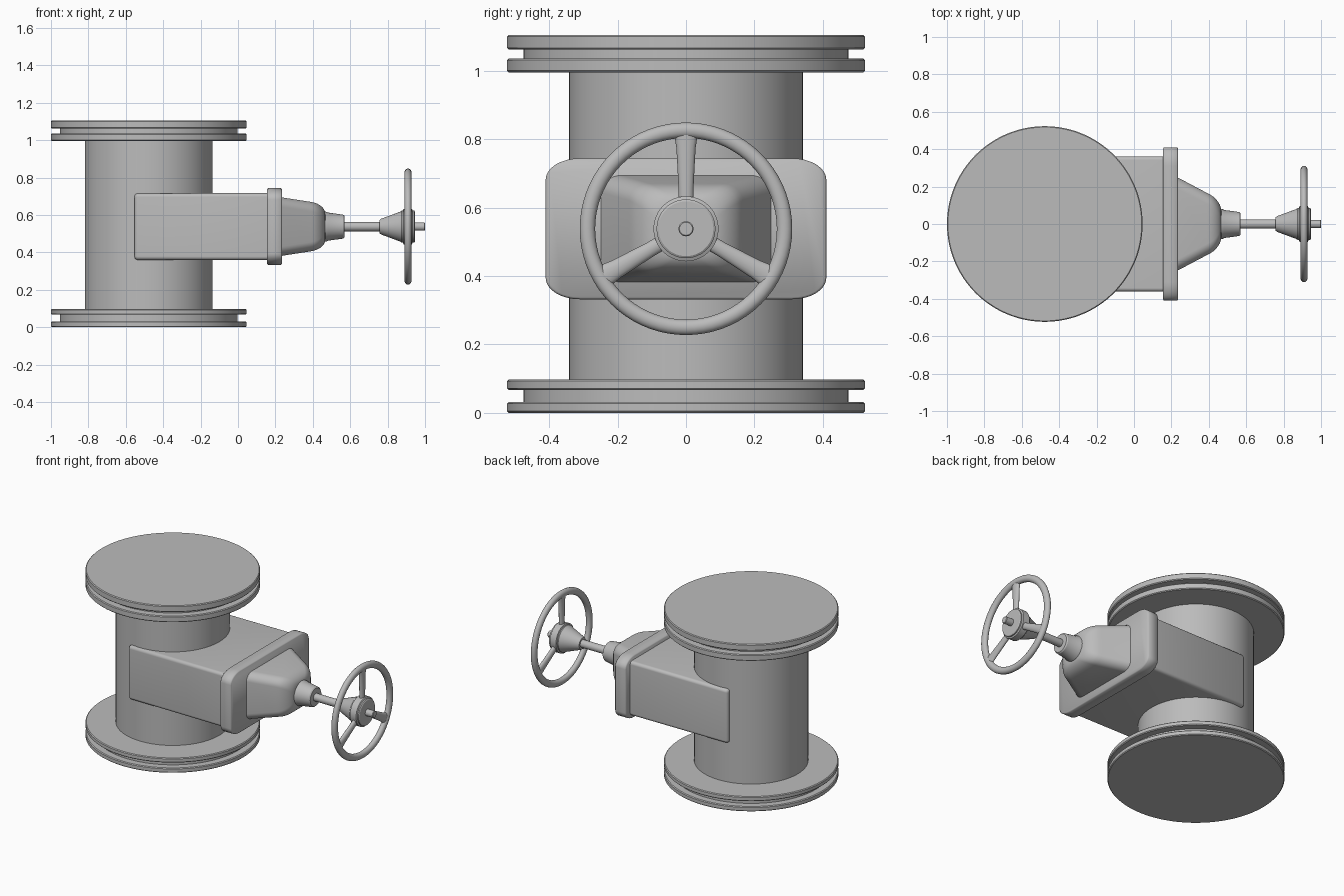
import bpy, bmesh, math
from mathutils import Matrix, Vector

if "Cube" in bpy.data.objects:
    bpy.data.objects.remove(bpy.data.objects["Cube"])

GREY = bpy.data.materials.new("cast_grey")
GREY.diffuse_color = (0.5, 0.5, 0.5, 1)
GREY.use_nodes = True
GREY.node_tree.nodes["Principled BSDF"].inputs["Base Color"].default_value = GREY.diffuse_color
CX, CZ = -0.477, 0.538      # pipe axis x, stem axis z


def finish(name, bm, angle=32):
    """Turn a bmesh into a smooth object with sharp creases."""
    bmesh.ops.recalc_face_normals(bm, faces=bm.faces)
    for f in bm.faces:
        f.smooth = True
    for e in bm.edges:
        e.smooth = len(e.link_faces) == 2 and e.calc_face_angle(0) < math.radians(angle)
    me = bpy.data.meshes.new(name)
    bm.to_mesh(me)
    bm.free()
    me.materials.append(GREY)
    ob = bpy.data.objects.new(name, me)
    bpy.context.collection.objects.link(ob)
    return ob


def loft(name, rings, matrix=None, angle=32):
    """Skin a list of equal-length point rings and cap both ends."""
    bm = bmesh.new()
    vs = [[bm.verts.new(p) for p in ring] for ring in rings]
    n = len(vs[0])
    for a, b in zip(vs, vs[1:]):
        for i in range(n):
            j = (i + 1) % n
            bm.faces.new((a[i], a[j], b[j], b[i]))
    bm.faces.new(vs[0])
    bm.faces.new(vs[-1])
    if matrix:
        bm.transform(matrix)
    return finish(name, bm, angle)


def circle(d, ry, rz, n):
    t = [2 * math.pi * i / n for i in range(n)]
    return [(d, ry * math.cos(a), rz * math.sin(a)) for a in t]


def lathe_x(name, profile, n=48):
    """Profile of (x, radius) spun round the stem axis."""
    return loft(name, [circle(x, r, r, n) for x, r in profile],
                Matrix.Translation((0, 0, CZ)))


def lathe_z(name, profile, n=128):
    """Profile of (z, radius) spun round the pipe axis."""
    m = Matrix.Translation((CX, 0, 0)) @ Matrix.Rotation(-math.pi / 2, 4, 'Y')
    return loft(name, [circle(z, r, r, n) for z, r in profile], m)


def rounded(x, hy, hz, ry, rz, seg=8):
    """Rounded rectangle in the y-z plane."""
    pts = []
    for k, (sy, sz) in enumerate(((1, 1), (-1, 1), (-1, -1), (1, -1))):
        for i in range(seg + 1):
            a = math.pi / 2 * (k + i / seg)
            pts.append((x, sy * (hy - ry) + ry * math.cos(a),
                        sz * (hz - rz) + rz * math.sin(a)))
    return pts


def box_x(name, sections, angle=32):
    return loft(name, [rounded(*s) for s in sections],
                Matrix.Translation((0, 0, CZ)), angle)


def disc(z0, z1, r=0.523, b=0.005):
    return [(z0, r - b), (z0 + b, r), (z1 - b, r), (z1, r - b)]


# Pipe and its paired flanges
lathe_z("pipe", [(0.05, 0.342), (1.05, 0.342)])
for name, lo, g0, g1, hi in (("bottom_flange", 0.0, 0.032, 0.067, 0.098),
                             ("top_flange", 0.995, 1.036, 1.062, 1.105)):
    lathe_z(name, disc(lo, g0) + [(g0, 0.475), (g1, 0.475)] + disc(g1, hi))

# Gate housing box and its bolting plate
box_x("gate_housing", [(-0.553, 0.345, 0.164, 0.012, 0.012),
                       (-0.549, 0.354, 0.173, 0.016, 0.016),
                       (-0.538, 0.36, 0.178, 0.02, 0.02),
                       (0.17, 0.362, 0.179, 0.02, 0.02)], 50)
box_x("housing_plate", [(0.155, 0.403, 0.199, 0.093, 0.055),
                        (0.161, 0.41, 0.206, 0.1, 0.062),
                        (0.229, 0.41, 0.206, 0.1, 0.062),
                        (0.235, 0.404, 0.2, 0.094, 0.056)], 50)

# Tapered bonnet with a rounded nose
bonnet = [(0.225, 0.253, 0.157, 0.06, 0.05), (0.235, 0.248, 0.156, 0.06, 0.05),
          (0.39, 0.166, 0.132, 0.06, 0.05)]
for i in range(1, 8):
    a = math.pi / 2 * i / 7
    s, c = math.sin(a), 1 - math.cos(a)
    bonnet.append((0.39 + 0.077 * s, 0.166 - 0.03 * s - 0.066 * c,
                   0.132 - 0.01 * s - 0.052 * c, 0.06, 0.05))
box_x("bonnet", bonnet, 50)

# Packing gland, stem and handwheel hub
lathe_x("packing_gland", [(0.45, 0.082), (0.475, 0.079), (0.482, 0.075),
                          (0.562, 0.064), (0.569, 0.058)])
lathe_x("stem", [(0.55, 0.025), (0.78, 0.025), (0.93, 0.022),
                 (0.997, 0.022), (1.0, 0.019)], 32)
lathe_x("wheel_hub", [(0.757, 0.036), (0.765, 0.042), (0.868, 0.08), (0.875, 0.086),
                      (0.882, 0.086), (0.885, 0.095), (0.93, 0.095),
                      (0.934, 0.086), (0.942, 0.086), (0.946, 0.08)])

# Handwheel rim
bm = bmesh.new()
N, M, R = 72, 16, 0.288
grid = []
for i in range(N):
    a = 2 * math.pi * i / N
    row = []
    for j in range(M):
        b = 2 * math.pi * j / M
        r = R + 0.0225 * math.cos(b)
        row.append(bm.verts.new((0.909 + 0.019 * math.sin(b),
                                 r * math.cos(a), CZ + r * math.sin(a))))
    grid.append(row)
for i in range(N):
    for j in range(M):
        p, q, k = grid[i], grid[(i + 1) % N], (j + 1) % M
        bm.faces.new((p[j], q[j], q[k], p[k]))
finish("handwheel_rim", bm)

# Three spokes, flaring towards the rim
for s in range(3):
    rings = [[(x, y, d) for d, y, x in circle(r, w, 0.015, 16)]
             for r, w in ((0.07, 0.022), (0.12, 0.022), (0.18, 0.025),
                          (0.235, 0.028), (0.262, 0.032), (0.28, 0.036))]
    m = Matrix.Translation((0.909, 0, CZ)) @ Matrix.Rotation(s * 2 * math.pi / 3, 4, 'X')
    loft("wheel_spoke_%d" % (s + 1), rings, m, 50)
